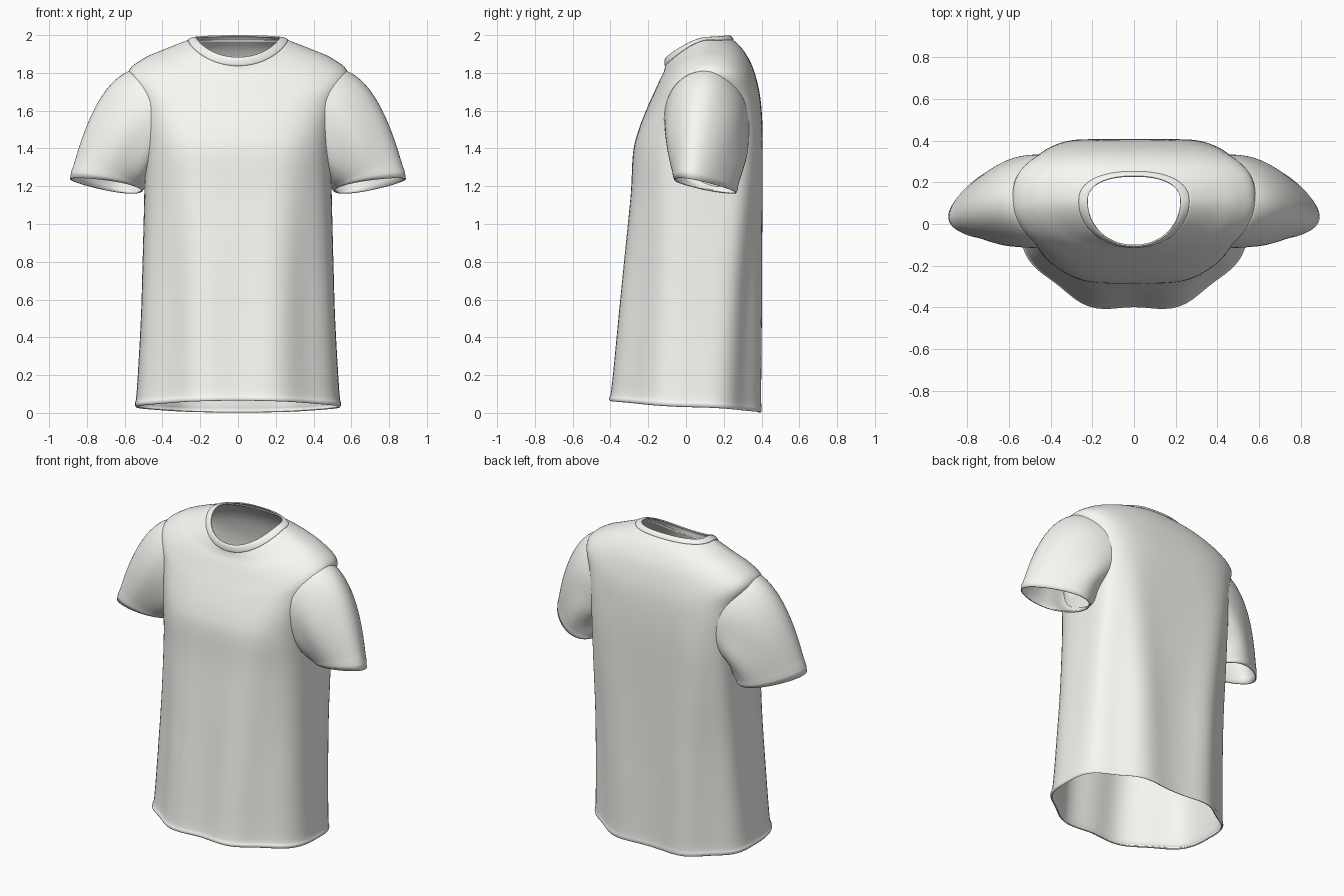
import bpy, bmesh, math
from mathutils import Vector

if "Cube" in bpy.data.objects:
    bpy.data.objects.remove(bpy.data.objects["Cube"])

COLS = 96
cloth = bpy.data.materials.new("off_white_cloth")
cloth.diffuse_color = (.95, .94, .905, 1)
cloth.use_nodes = True
cloth.node_tree.nodes["Principled BSDF"].inputs["Base Color"].default_value = cloth.diffuse_color


def catmull(keys, steps):
    """Smoothly interpolate a list of key tuples."""
    rows = []
    for i in range(len(keys) - 1):
        p0, p1 = keys[max(i - 1, 0)], keys[i]
        p2, p3 = keys[i + 1], keys[min(i + 2, len(keys) - 1)]
        for s in range(steps):
            t = s / steps
            rows.append([0.5 * (2 * b + (c - a) * t + (2 * a - 5 * b + 4 * c - d) * t * t
                                + (3 * b - a - 3 * c + d) * t ** 3)
                         for a, b, c, d in zip(p0, p1, p2, p3)])
    rows.append(list(keys[-1]))
    return rows


def ring(key, fold=True):
    """Closed oval: half width, centre/front/back y, front/side/back z, front/back squareness."""
    w, yc, yf, yb, zf, zs, zb, pf, pb = key
    pts = []
    for i in range(COLS):
        a = 2 * math.pi * i / COLS
        s, c = math.sin(a), math.cos(a)
        p, y1, z1 = (pf, yf, zf) if c > 0 else (pb, yb, zb)
        x = w * math.copysign(abs(s) ** (2 / p), s)
        y = yc + (y1 - yc) * abs(c) ** (2 / p)
        z = zs + (z1 - zs) * abs(c) ** 1.5
        if fold:  # hanging folds that fade out toward the chest and the side seams
            amp = 0.016 * max(0, min(1, (1.55 - z) / 1.0))
            k = -amp * math.cos(8 * a) * (.4 + .6 * c * c)
            x += k * s
            y -= k * c
        pts.append(Vector((x, y, z)))
    return pts


def loft(name, rings, thickness, drop=None, mirror=False):
    bm = bmesh.new()
    vs = [[bm.verts.new(p) for p in r] for r in rings]
    n = len(rings[0])
    for a, b in zip(vs, vs[1:]):
        for i in range(n):
            j = (i + 1) % n
            bm.faces.new((a[i], a[j], b[j], b[i]))
    bmesh.ops.recalc_face_normals(bm, faces=bm.faces)
    # make sure the cloth faces outward
    mid = sum((v.co for v in bm.verts), Vector()) / len(bm.verts)
    if sum((f.calc_center_median() - mid).dot(f.normal) * f.calc_area() for f in bm.faces) < 0:
        bmesh.ops.reverse_faces(bm, faces=bm.faces)
    if drop:
        bmesh.ops.delete(bm, geom=[f for f in bm.faces if drop(f.calc_center_median())],
                         context='FACES')
    me = bpy.data.meshes.new(name)
    bm.to_mesh(me)
    bm.free()
    me.shade_smooth()
    me.materials.append(cloth)
    ob = bpy.data.objects.new(name, me)
    bpy.context.collection.objects.link(ob)
    if mirror:
        m = ob.modifiers.new("Mirror", 'MIRROR')
        m.use_mirror_merge = False
    sol = ob.modifiers.new("Thickness", 'SOLIDIFY')
    sol.thickness, sol.offset = thickness, -1
    return ob


# Torso: hem up to the neck seam
torso_keys = [
    (.545, .02, -.410, .400, .065, .030, .002, 2.0, 2.4),
    (.553, .02, -.414, .404, .080, .048, .020, 2.0, 2.4),
    (.543, .03, -.401, .401, .140, .110, .090, 2.0, 2.4),
    (.522, .05, -.366, .403, .480, .470, .460, 2.1, 2.6),
    (.510, .07, -.335, .405, .800, .800, .800, 2.2, 2.9),
    (.499, .09, -.299, .408, 1.15, 1.15, 1.15, 2.5, 3.6),
    (.495, .10, -.284, .409, 1.37, 1.35, 1.35, 2.8, 4.0),
    (.503, .10, -.258, .406, 1.48, 1.50, 1.50, 2.9, 4.0),
    (.535, .10, -.212, .396, 1.60, 1.67, 1.65, 2.7, 3.5),
    (.582, .11, -.172, .375, 1.69, 1.80, 1.76, 2.3, 2.8),
    (.500, .12, -.140, .345, 1.76, 1.876, 1.85, 2.3, 2.6),
    (.390, .12, -.118, .300, 1.805, 1.925, 1.925, 2.2, 2.5),
    (.262, .11, -.110, .250, 1.840, 1.975, 1.975, 2.1, 2.3),
]
CY, CZ = .11, 1.553


def armhole(p):
    return abs(p.x) > .38 and ((p.y - CY) / .2) ** 2 + ((p.z - CZ) / .24) ** 2 < .8


loft("torso", [ring(k) for k in catmull(torso_keys, 6)], .008, armhole)

# Ribbed neck band
collar_keys = [
    (.264, .11, -.108, .251, 1.835, 1.972, 1.970, 2.1, 2.3),
    (.263, .11, -.114, .252, 1.843, 1.979, 1.979, 2.1, 2.3),
    (.240, .11, -.113, .241, 1.868, 1.989, 1.993, 2.1, 2.3),
    (.222, .11, -.106, .230, 1.884, 1.991, 2.000, 2.1, 2.3),
]
loft("neck_band", [ring(k, False) for k in catmull(collar_keys, 4)], .008)


# Sleeves: quadratic sweep from armhole oval to hem oval
def oval(centre, up, side, a, pinch=0, taper=0):
    c, s = math.cos(a), math.sin(a)
    p = Vector(centre) + Vector(up) * c + Vector(side) * s * (1 - taper * c)
    p.x -= pinch * s * s
    return p


sleeve = []
ROWS = 26
for r in range(ROWS + 1):
    t = r / ROWS
    row = []
    mid = Vector((.515, .11, 1.553)).lerp(Vector((.70, .09, 1.205)), t)
    for i in range(64):
        a = 2 * math.pi * i / 64
        p0 = oval((.515, CY, CZ), (.055, -.01, .26), (0, .226, 0), a, .1)
        p1 = oval((.615, .105, 1.475), (.152, -.015, .262), (0, .228, .01), a, 0, .15)
        p2 = oval((.70, .09, 1.205), (.189, -.06, .033), (.01, .15, -.025), a, 0, .25)
        p = p0 * (1 - t) ** 2 + p1 * 2 * t * (1 - t) + p2 * t * t
        # soft creases, strongest on the lower half, and a turned hem
        crease = .045 * math.sin(math.pi * t) * math.cos(6 * a + 2.5 * t) * (.5 - .45 * math.cos(a))
        hem = .02 * math.exp(-((t - .96) / .03) ** 2)
        row.append(p + (p - mid) * (crease + hem))
    sleeve.append(row)
loft("sleeves", sleeve, .008, mirror=True)
